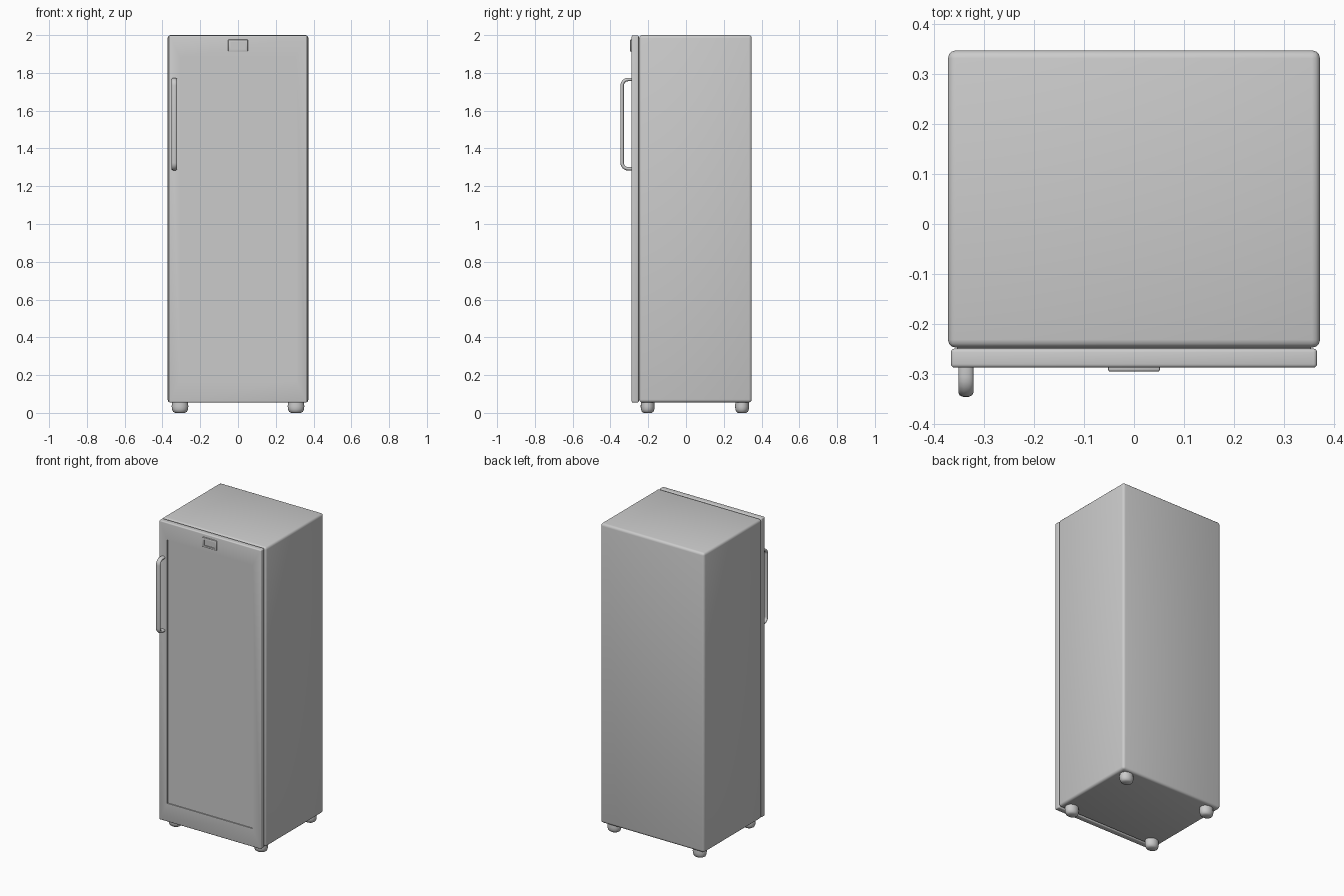
import bpy, bmesh, math
from mathutils import Vector

old = bpy.data.objects.get("Cube")
if old:
    bpy.data.objects.remove(old, do_unlink=True)

grey = bpy.data.materials.new("light_grey")
grey.use_nodes = True
COLOUR = (0.6, 0.6, 0.6, 1)
grey.diffuse_color = COLOUR
grey.node_tree.nodes["Principled BSDF"].inputs["Base Color"].default_value = COLOUR


def finish(obj, angle=None):
    """Apply the material and smooth shading."""
    if not obj.data.materials:
        obj.data.materials.append(grey)
    bpy.ops.object.select_all(action='DESELECT')
    obj.select_set(True)
    bpy.context.view_layer.objects.active = obj
    if angle is None:
        bpy.ops.object.shade_smooth()
    else:
        bpy.ops.object.shade_smooth_by_angle(angle=math.radians(angle))
    return obj


def box(name, low, high, bevel, segments=3, panel=None, angle=None):
    """Rounded box; panel = (side, top, bottom margins, depth) sinks the front."""
    low, high = Vector(low), Vector(high)
    bm = bmesh.new()
    bmesh.ops.create_cube(bm, size=1)
    for v in bm.verts:
        v.co = (low + high) / 2 + v.co * (high - low)
    edges = list(bm.edges)
    bmesh.ops.bevel(bm, geom=edges, offset=bevel, segments=segments,
                    profile=0.5, affect='EDGES')
    if panel:
        side, top, bottom, depth = panel
        front = min(bm.faces, key=lambda f: f.calc_center_median().y)
        bmesh.ops.inset_region(bm, faces=[front], thickness=bevel)
        mid = (low + high) / 2
        for v in front.verts:
            v.co.x = low.x + side if v.co.x < mid.x else high.x - side
            v.co.z = low.z + bottom if v.co.z < mid.z else high.z - top
        # a sharp-walled recess
        bmesh.ops.inset_region(bm, faces=[front], thickness=0.0005)
        for v in front.verts:
            v.co.y += depth
    bm.normal_update()
    mesh = bpy.data.meshes.new(name)
    bm.to_mesh(mesh)
    bm.free()
    obj = bpy.data.objects.new(name, mesh)
    bpy.context.collection.objects.link(obj)
    return finish(obj, angle)


# Cabinet and door with its sunken panel
box("cabinet", (-0.373, -0.248, 0.055), (0.373, 0.348, 2), 0.016)
box("door", (-0.367, -0.288, 0.055), (0.367, -0.25, 1.998), 0.007,
    panel=(0.06, 0.113, 0.12, 0.006), angle=40)
box("door_seal", (-0.355, -0.255, 0.07), (0.355, -0.24, 1.985), 0.002, 1, angle=30)

# Display on the top rail of the door
box("display", (-0.052, -0.296, 1.912), (0.052, -0.28, 1.976), 0.004, 2,
    panel=(0.014, 0.014, 0.014, 0.004), angle=40)

# Handle: flattened tube along a rounded bracket path
HANDLE_X, FRONT, TOP, BOTTOM, R = -0.337, -0.338, 1.765, 1.292, 0.032
path = [(-0.284, TOP)]
for z, turn in ((TOP - R, 1), (BOTTOM + R, -1)):
    for i in range(7):
        a = math.radians(15 * (6 - i if turn > 0 else i))
        path.append((FRONT + R - R * math.cos(a), z + turn * R * math.sin(a)))
path.append((-0.284, BOTTOM))
curve = bpy.data.curves.new("handle", 'CURVE')
curve.dimensions = '3D'
curve.bevel_depth = 0.0095
curve.bevel_resolution = 3
curve.use_fill_caps = True
spline = curve.splines.new('POLY')
spline.points.add(len(path) - 1)
for point, (y, z) in zip(spline.points, path):
    point.co = (0, y, z, 1)
handle = bpy.data.objects.new("handle", curve)
bpy.context.collection.objects.link(handle)
handle.location.x = HANDLE_X
handle.scale.x = 1.6
bpy.ops.object.select_all(action='DESELECT')
handle.select_set(True)
bpy.context.view_layer.objects.active = handle
bpy.ops.object.convert(target='MESH')
finish(bpy.context.object, 50)

# Four rounded feet
PROFILE = [(0.6, 0), (0.85, 0.007), (0.97, 0.02), (1, 0.035), (0.95, 0.06)]
SIDES = 20
for x, side in ((-0.307, "right"), (0.307, "left")):
    for y, end in ((-0.203, "front"), (0.297, "back")):
        bm = bmesh.new()
        rings = []
        for r, z in PROFILE:
            rings.append([bm.verts.new((
                x + 0.044 * r * math.cos(math.tau * i / SIDES),
                y + 0.037 * r * math.sin(math.tau * i / SIDES), z))
                for i in range(SIDES)])
        for a, b in zip(rings, rings[1:]):
            for i in range(SIDES):
                j = (i + 1) % SIDES
                bm.faces.new((a[i], a[j], b[j], b[i]))
        bm.faces.new(rings[0][::-1])
        bm.faces.new(rings[-1])
        mesh = bpy.data.meshes.new("foot")
        bm.to_mesh(mesh)
        bm.free()
        foot = bpy.data.objects.new(f"{end}_{side}_foot", mesh)
        bpy.context.collection.objects.link(foot)
        finish(foot, 50)
